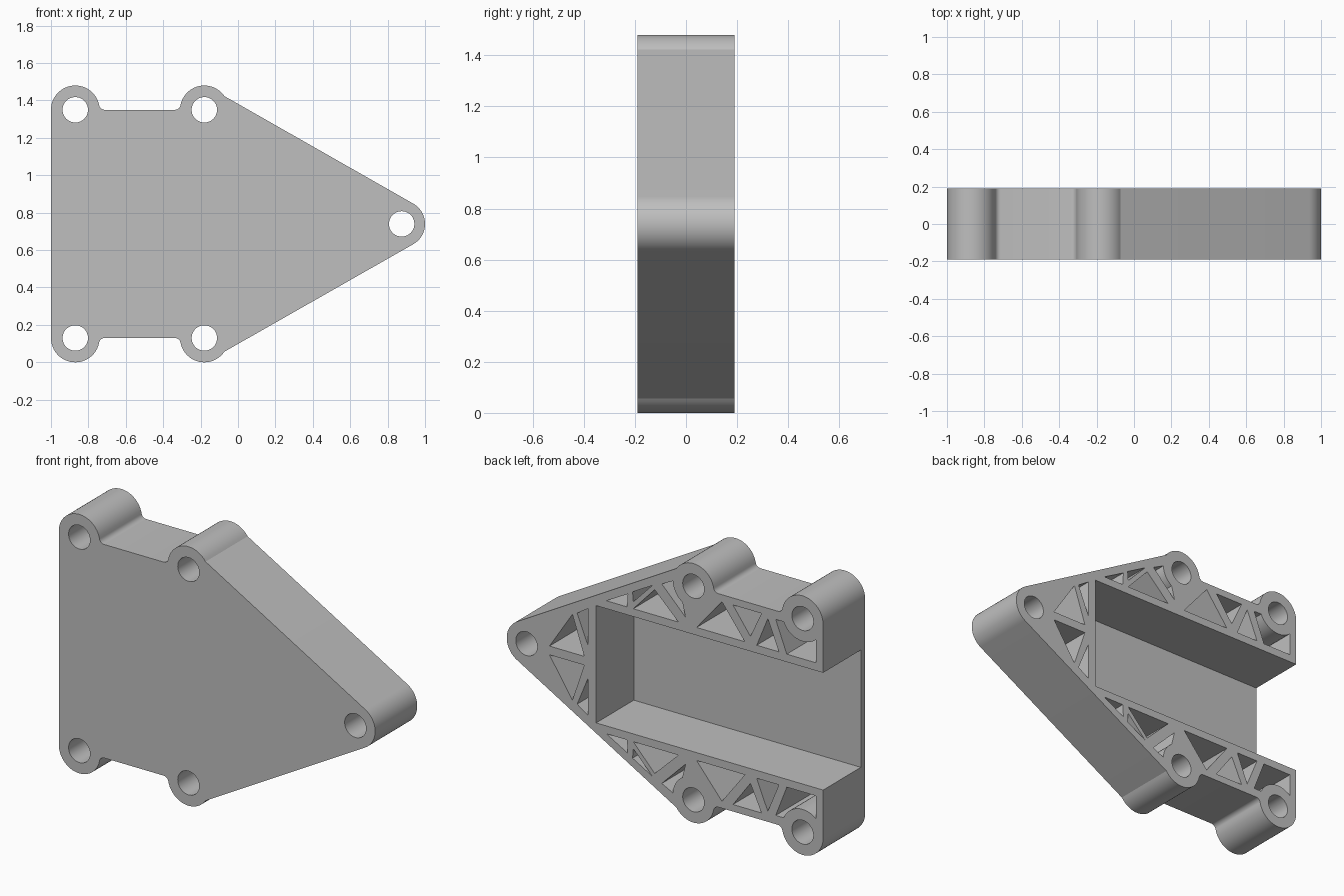
import bpy, bmesh
from math import radians, sin, cos, acos, asin, degrees, sqrt

if "Cube" in bpy.data.objects:
    bpy.data.objects.remove(bpy.data.objects["Cube"], do_unlink=True)

HALF = 0.19          # half the thickness
FLOOR = -0.15        # inner face of the front skin
MID = 0.74           # height of the mirror line
BOSS, HOLE, FILLET = 0.13, 0.068, 0.03
TOP, LEFT_X, MID_X, TIP_X = 1.35, -0.87, -0.18, 0.875


def arc(cx, cz, r, a0, a1, steps):
    angles = [radians(a0 + (a1 - a0) * i / steps) for i in range(steps + 1)]
    return [(cx + r * cos(a), cz + r * sin(a)) for a in angles]


def mirrored(points):
    return [(x, 2 * MID - z) for x, z in reversed(points)]


def prisms(name, profiles, y0, y1):
    """One object made of profiles in the XZ plane, extruded along Y."""
    bm = bmesh.new()
    for pts in profiles:
        face = bm.faces.new([bm.verts.new((x, y0, z)) for x, z in pts])
        out = bmesh.ops.extrude_face_region(bm, geom=[face])
        moved = [v for v in out["geom"] if isinstance(v, bmesh.types.BMVert)]
        bmesh.ops.translate(bm, verts=moved, vec=(0, y1 - y0, 0))
    bmesh.ops.recalc_face_normals(bm, faces=bm.faces)
    mesh = bpy.data.meshes.new(name)
    bm.to_mesh(mesh)
    bm.free()
    obj = bpy.data.objects.new(name, mesh)
    bpy.context.collection.objects.link(obj)
    return obj


def subtract(obj, cutter):
    """Cut one object out of another and discard the cutter."""
    cutter.hide_render = True
    mod = obj.modifiers.new("cut", "BOOLEAN")
    mod.operation, mod.solver, mod.object = "DIFFERENCE", "EXACT", cutter
    graph = bpy.context.evaluated_depsgraph_get()
    mesh = bpy.data.meshes.new_from_object(obj.evaluated_get(graph))
    obj.modifiers.clear()
    obj.data = mesh
    bpy.data.objects.remove(cutter, do_unlink=True)


# Outer outline: tip, sloped edge, two rounded lugs with fillets, then mirrored
reach = sqrt((BOSS + FILLET) ** 2 - FILLET ** 2)
lean = degrees(asin(FILLET / (BOSS + FILLET)))
start = 60 - degrees(acos(0.117 / BOSS))
upper = arc(TIP_X, MID, 0.125, 0, 60, 10)
upper += arc(MID_X, TOP, BOSS, start, 180 - lean, 20)
upper += arc(MID_X - reach, TOP + FILLET, FILLET, -lean, -90, 8)
upper += arc(LEFT_X + reach, TOP + FILLET, FILLET, -90, lean - 180, 8)
upper += arc(LEFT_X, TOP, BOSS, lean, 180, 24)
body = prisms("bracket_body", [upper + mirrored(upper)[:-1]], -HALF, HALF)

# Wide channel in the back, open at one end
channel = [(-1.2, 0.405), (0.435, 0.405), (0.435, 1.075), (-1.2, 1.075)]
subtract(body, prisms("channel_cutter", [channel], FLOOR, 0.3))

# Truss pockets of the upper half
LOW = 1.12
pockets = [
    [(-0.955, LOW), (-0.955, 1.3), (-0.70, 1.3), (-0.77, LOW)],
    [(-0.58, LOW), (-0.72, LOW), (-0.65, 1.29)],
    [(-0.43, 1.31), (-0.61, 1.31), (-0.54, 1.16)],
    [(-0.2, LOW), (-0.505, LOW), (-0.36, 1.31)],
    [(0.02, 1.31), (-0.08, 1.36), (-0.13, 1.16)],
    [(0.2, LOW), (-0.085, LOW), (0.065, 1.265)],
    [(0.205, 1.215), (0.08, 1.285), (0.2, 1.16)],
    [(0.37, LOW), (0.24, LOW), (0.235, 1.195)],
    [(0.485, 0.83), (0.485, 1.045), (0.555, 1.0)],
    [(0.73, 0.765), (0.585, 0.985), (0.51, 0.765)],
]
pockets += [mirrored(p) for p in pockets]
pocket_cutter = prisms("pocket_cutter", pockets, FLOOR, 0.3)

# Keep solid bosses around the bolt holes, then drill the holes
centres = [(LEFT_X, TOP), (MID_X, TOP), (TIP_X, MID)]
centres += mirrored(centres[:2])


def discs(radius, steps):
    return [arc(x, z, radius, 0, 360, steps)[:-1] for x, z in centres]


subtract(pocket_cutter, prisms("boss_keepers", discs(BOSS, 48), -0.5, 0.5))
subtract(body, pocket_cutter)
subtract(body, prisms("hole_cutter", discs(HOLE, 40), -0.5, 0.5))

# Plain grey material
grey = bpy.data.materials.new("plain_grey")
grey.use_nodes = True
colour = (0.52, 0.52, 0.52, 1)
grey.diffuse_color = colour
grey.node_tree.nodes["Principled BSDF"].inputs["Base Color"].default_value = colour
body.data.materials.clear()
body.data.materials.append(grey)
for poly in body.data.polygons:
    poly.material_index = 0

# Smooth round walls, crisp corners
bpy.ops.object.select_all(action="DESELECT")
body.select_set(True)
bpy.context.view_layer.objects.active = body
bpy.ops.object.shade_smooth_by_angle(angle=radians(20))
